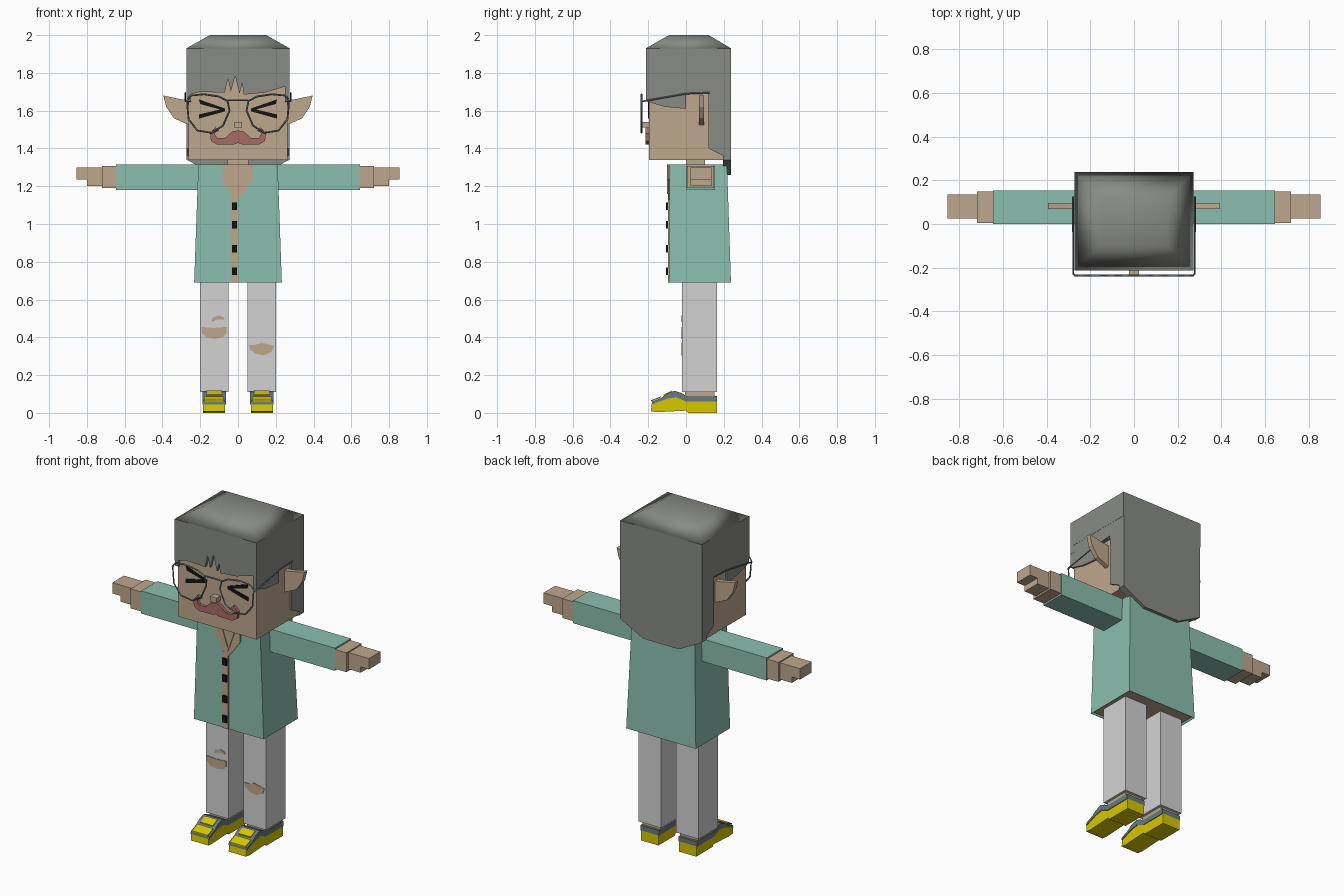
import bpy, bmesh
from mathutils import Vector

if "Cube" in bpy.data.objects:
    bpy.data.objects.remove(bpy.data.objects["Cube"])


def material(name, r, g, b):
    m = bpy.data.materials.new(name)
    m.use_nodes = True
    m.diffuse_color = (r, g, b, 1)
    m.node_tree.nodes["Principled BSDF"].inputs["Base Color"].default_value = (r, g, b, 1)
    return m


HAIR = material("hair grey", .25, .26, .235)
SKIN = material("skin tan", .52, .39, .27)
TEAL = material("coat teal", .26, .52, .43)
CLOTH = material("trouser light grey", .65, .65, .65)
YELLOW = material("shoe yellow", .68, .58, .0)
SLATE = material("slate", .14, .19, .21)
ROSE = material("moustache rose", .40, .15, .13)
BLACK = material("black", .008, .007, .006)


def finish(name, bm, *mats):
    bmesh.ops.recalc_face_normals(bm, faces=bm.faces)
    me = bpy.data.meshes.new(name)
    bm.to_mesh(me)
    bm.free()
    ob = bpy.data.objects.new(name, me)
    bpy.context.collection.objects.link(ob)
    for m in mats:
        me.materials.append(m)
    return ob


def box(name, x, y, z, mat):
    return plate(name, [(x[0], z[0]), (x[1], z[0]), (x[1], z[1]), (x[0], z[1])], "y", y, mat)


def plate(name, pts, axis, span, mat):
    """Outline in the plane across the axis, extruded over the span."""
    def place(p, d):
        return (d, p[0], p[1]) if axis == "x" else (p[0], d, p[1])
    bm = bmesh.new()
    rings = [[bm.verts.new(place(p, d)) for p in pts] for d in span]
    for ring in rings:
        bm.faces.new(ring)
    for i in range(len(pts)):
        j = (i + 1) % len(pts)
        bm.faces.new((rings[0][i], rings[0][j], rings[1][j], rings[1][i]))
    return finish(name, bm, mat)


def loft(name, low, high, mat):
    """Block between two rectangles (x0, x1, y0, y1, z)."""
    bm = bmesh.new()
    rings = [[bm.verts.new(c) for c in ((a, e, z), (b, e, z), (b, f, z), (a, f, z))]
             for a, b, e, f, z in (low, high)]
    for ring in rings:
        bm.faces.new(ring)
    for i in range(4):
        j = (i + 1) % 4
        bm.faces.new((rings[0][i], rings[0][j], rings[1][j], rings[1][i]))
    return finish(name, bm, mat)


def tube(name, pts, closed, mat, radius=.005):
    cu = bpy.data.curves.new(name, "CURVE")
    cu.dimensions = "3D"
    cu.bevel_depth = radius
    cu.bevel_resolution = 0
    sp = cu.splines.new("POLY")
    sp.points.add(len(pts) - 1)
    for p, co in zip(sp.points, pts):
        p.co = (*co, 1)
    sp.use_cyclic_u = closed
    cu.materials.append(mat)
    ob = bpy.data.objects.new(name, cu)
    bpy.context.collection.objects.link(ob)
    return ob


def flip(pts, s):
    return [(s * x, z) for x, z in pts]


SIDES = (("left", 1), ("right", -1))

# Head, nose and neck
box("head", (-.262, .262), (-.196, .2), (1.34, 1.92), SKIN)
box("nose", (-.022, .022), (-.235, -.19), (1.51, 1.54), SKIN)
box("neck", (-.055, .055), (0, .1), (1.28, 1.35), SKIN)

# Hair: crown, fringe, side panels and back panel
loft("hair_block", (-.273, .273, -.213, .238, 1.78), (-.273, .273, -.213, .238, 1.93), HAIR)
crown = loft("hair_crown", (-.273, .273, -.213, .238, 1.93), (-.15, .15, -.09, .12, 2), HAIR)
for f in crown.data.polygons:
    f.use_smooth = True
plate("hair_fringe", [(-.273, 1.80), (-.273, 1.68), (-.2, 1.70), (-.07, 1.695), (-.053, 1.77),
                      (-.038, 1.70), (-.015, 1.785), (.008, 1.69), (.023, 1.745), (.03, 1.685),
                      (.14, 1.695), (.273, 1.735), (.273, 1.80)], "y", (-.213, -.19), HAIR)
side_outline = [(-.213, 1.8), (-.213, 1.65), (-.11, 1.62), (0, 1.61), (0, 1.69), (.12, 1.69),
                (.12, 1.4), (.237, 1.34), (.237, 1.8)]
for side, s in SIDES:
    plate("hair_side_" + side, side_outline, "x", (s * .25, s * .272), HAIR)
plate("hair_back", [(-.272, 1.8), (-.272, 1.34), (-.12, 1.26), (.12, 1.26), (.272, 1.34),
                    (.272, 1.8)], "y", (.195, .238), HAIR)

# Ears, squeezed eyes, moustache halves
ear = [(.25, 1.655), (.3, 1.66), (.395, 1.68), (.38, 1.62), (.34, 1.56), (.25, 1.52)]
half_moustache = [(0, 1.495), (.03, 1.49), (.07, 1.455), (.11, 1.455), (.125, 1.48), (.1, 1.495),
                  (.12, 1.512), (.148, 1.48), (.143, 1.44), (.11, 1.42), (.02, 1.422), (0, 1.43)]
eye = [(.07, 1.60), (.2, 1.638), (.21, 1.66), (.07, 1.612)]
for side, s in SIDES:
    plate("ear_" + side, flip(ear, s), "y", (.068, .096), SKIN)
    plate("moustache_" + side, flip(half_moustache, s), "y", (-.214, -.19), ROSE)
    plate("eye_upper_" + side, flip([(.07, 1.60), (.2, 1.635), (.208, 1.66), (.07, 1.612)], s),
          "y", (-.202, -.194), BLACK)
    plate("eye_lower_" + side, flip([(.07, 1.596), (.207, 1.558), (.207, 1.58), (.07, 1.612)], s),
          "y", (-.202, -.194), BLACK)

# Glasses
lens = [(.27, 1.655), (.262, 1.555), (.215, 1.495), (.14, 1.483), (.08, 1.52), (.045, 1.6),
        (.055, 1.65), (.1, 1.675), (.18, 1.687), (.25, 1.68)]
for side, s in SIDES:
    tube("glasses_rim_" + side, [(s * x, -.236, z) for x, z in lens], True, SLATE)
    tube("glasses_temple_" + side, [(s * .27, -.236, 1.65), (s * .279, -.228, 1.65),
                                    (s * .279, 0, 1.69), (s * .279, .125, 1.695)],
         False, SLATE, .004)
tube("glasses_bridge", [(-.055, -.236, 1.655), (.055, -.236, 1.655)], False, SLATE)

# Coat with skin-toned underside
coat = loft("coat", (-.232, .232, -.088, .238, .69), (-.21, .21, -.088, .217, 1.315), TEAL)
coat.data.materials.append(SKIN)
bm = bmesh.new()
bm.from_mesh(coat.data)
base = [f for f in bm.faces if f.normal.z < -.9]
bmesh.ops.inset_region(bm, faces=base, thickness=.012)
for f in base:
    f.material_index = 1
    for v in f.verts:
        v.co.z += .01
bm.to_mesh(coat.data)
bm.free()

# Open collar, placket and buttons
plate("collar_opening", [(-.082, 1.316), (-.082, 1.23), (-.03, 1.15), (0, 1.13), (.025, 1.16),
                         (.08, 1.235), (.08, 1.316)], "y", (-.094, -.086), SKIN)
plate("collar_edge", [(-.055, 1.316), (0, 1.16), (.055, 1.316), (.045, 1.316), (0, 1.185),
                      (-.045, 1.316)], "y", (-.1, -.092), SKIN)
box("placket", (-.036, 0), (-.094, -.086), (.69, 1.15), SKIN)
for i, z in enumerate((1.095, .995, .87, .75)):
    box(f"button_{i + 1}", (-.033, -.004), (-.106, -.09), (z - .02, z + .02), BLACK)


# Arms and legs
def span(s, a, b):
    return (s * a, s * b)


shoe_base = [(.165, 0), (.165, .062), (0, .062), (-.05, .085), (-.1, .08), (-.15, .062),
             (-.182, .045), (-.186, .008), (-.15, .004), (0, .012), (.01, 0)]
shoe_upper = [(.165, .06), (.165, .09), (0, .09), (-.025, .105), (-.06, .117), (-.1, .103),
              (-.13, .08), (-.18, .06), (-.182, .045), (-.1, .075), (-.05, .082), (0, .06)]
for side, s in SIDES:
    box("sleeve_" + side, span(s, .2, .645), (0, .153), (1.18, 1.316), TEAL)
    box("wrist_" + side, span(s, .64, .72), (.004, .149), (1.19, 1.307), SKIN)
    box("palm_" + side, span(s, .72, .8), (.025, .135), (1.2, 1.3), SKIN)
    box("fingers_" + side, span(s, .8, .855), (.025, .135), (1.235, 1.3), SKIN)
    box("trouser_leg_" + side, span(s, .05, .2), (-.02, .165), (.11, .72), CLOTH)
    box("ankle_" + side, span(s, .065, .185), (-.005, .15), (.08, .13), SKIN)
    plate("shoe_base_" + side, shoe_base, "x", span(s, .068, .184), YELLOW)
    plate("shoe_upper_" + side, shoe_upper, "x", span(s, .064, .188), SLATE)
    # Yellow toe panels left between the slate straps
    for n, (y0, z0, y1, z1) in enumerate(((-.184, .061, -.132, .082), (-.118, .091, -.075, .112))):
        plate(f"shoe_panel_{n + 1}_{side}", [(y0, z0), (y1, z1), (y1, z1 + .006), (y0, z0 + .006)],
              "x", span(s, .085 - .012 * (1 - n), .167 + .012 * (1 - n)), YELLOW)

# Torn holes in the trousers
tears = {
    "knee_tear_right": [(-.195, .455), (-.13, .45), (-.062, .455), (-.062, .42), (-.08, .4),
                        (-.125, .392), (-.17, .4), (-.192, .425)],
    "small_tear_right": [(-.14, .48), (-.135, .505), (-.1, .515), (-.07, .505), (-.075, .493),
                         (-.11, .495)],
    "knee_tear_left": [(.058, .36), (.09, .36), (.125, .372), (.192, .355), (.18, .325),
                       (.14, .305), (.095, .312), (.065, .335)]}
for name, outline in tears.items():
    plate(name, outline, "y", (-.024, -.017), SKIN)
